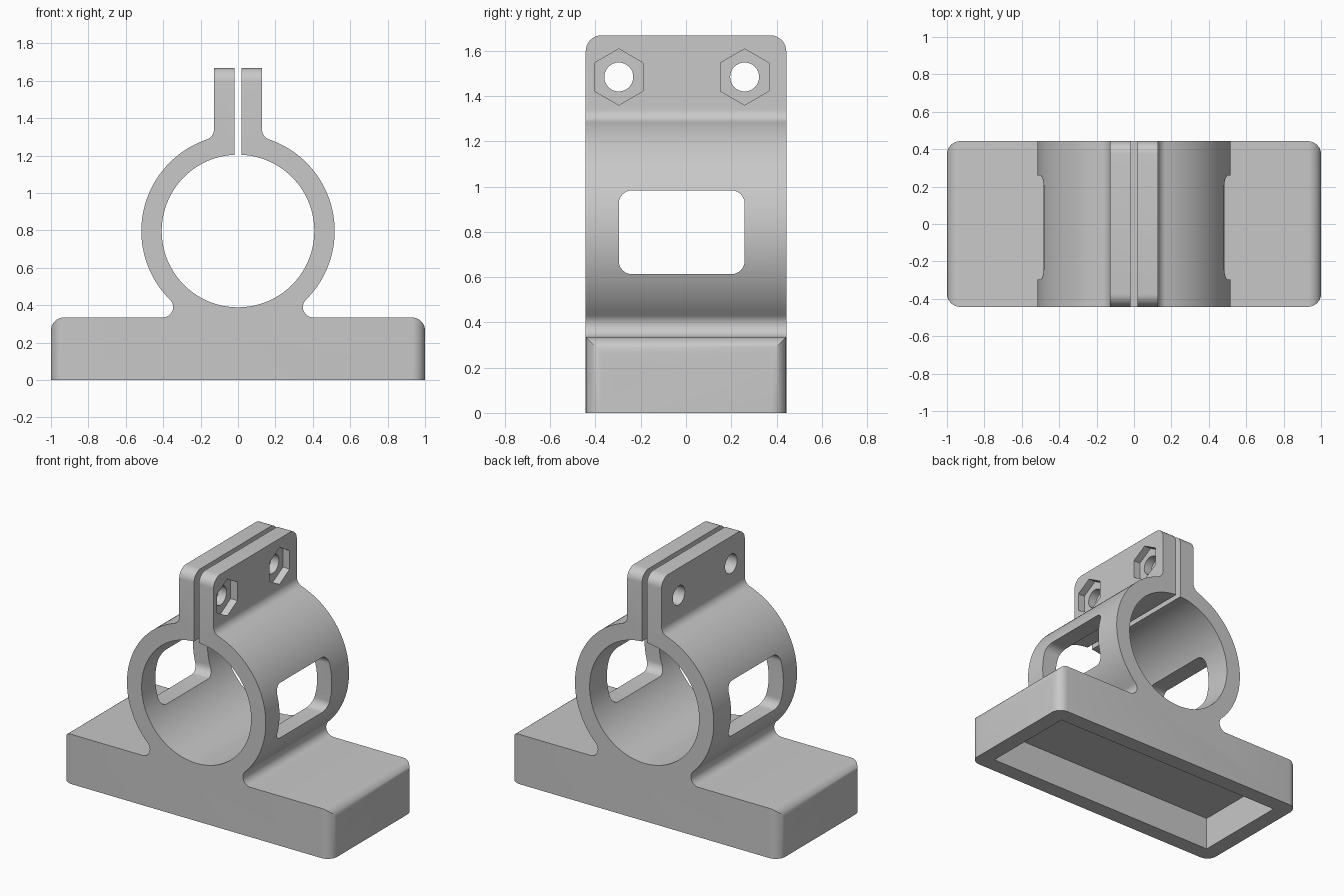
import bpy, bmesh
from math import sin, cos, pi, sqrt, asin, atan2
from mathutils import Vector

cube = bpy.data.objects.get("Cube")
if cube:
    bpy.data.objects.remove(cube)

# Main dimensions
HALF_DEPTH = 0.443
BASE_TOP = 0.335
RING_Z, OUTER, INNER = 0.797, 0.517, 0.408
GAP, TAB, TAB_TOP = 0.018, 0.128, 1.668
ROUND = 0.07

grey = bpy.data.materials.new("grey plastic")
grey.use_nodes = True
colour = (0.58, 0.58, 0.58, 1)
grey.diffuse_color = colour
grey.node_tree.nodes["Principled BSDF"].inputs["Base Color"].default_value = colour


def arc(cx, cy, r, a0, a1, n):
    return [(cx + r * cos(a0 + (a1 - a0) * i / n), cy + r * sin(a0 + (a1 - a0) * i / n))
            for i in range(n + 1)]


def rounded_rect(x0, x1, y0, y1, r, n=8):
    return (arc(x1 - r, y1 - r, r, 0, pi / 2, n) + arc(x0 + r, y1 - r, r, pi / 2, pi, n)
            + arc(x0 + r, y0 + r, r, pi, 1.5 * pi, n) + arc(x1 - r, y0 + r, r, 1.5 * pi, 2 * pi, n))


def prism(name, points, axis, lo, hi):
    """Extrude a flat outline along the x, y or z axis."""
    place = {"x": lambda p: (lo, p[0], p[1]),
             "y": lambda p: (p[0], lo, p[1]),
             "z": lambda p: (p[0], p[1], lo)}[axis]
    bm = bmesh.new()
    face = bm.faces.new([bm.verts.new(place(p)) for p in points])
    moved = bmesh.ops.extrude_face_region(bm, geom=[face])["geom"]
    offset = Vector([(hi - lo) * (axis == a) for a in "xyz"])
    bmesh.ops.translate(bm, vec=offset, verts=[v for v in moved if isinstance(v, bmesh.types.BMVert)])
    bmesh.ops.recalc_face_normals(bm, faces=bm.faces)
    mesh = bpy.data.meshes.new(name)
    bm.to_mesh(mesh)
    bm.free()
    mesh.materials.append(grey)
    obj = bpy.data.objects.new(name, mesh)
    bpy.context.collection.objects.link(obj)
    return obj


def carve(body, cutter, operation="DIFFERENCE"):
    cutter.hide_render = True
    bpy.context.view_layer.objects.active = body
    mod = body.modifiers.new(cutter.name, "BOOLEAN")
    mod.operation, mod.solver, mod.object = operation, "EXACT", cutter
    bpy.ops.object.modifier_apply(modifier=mod.name)
    bpy.data.objects.remove(cutter)


# Right half of the front outline, from the bore bottom round to the bottom edge
top_r, low_r = 0.058, 0.055
top_x = TAB + top_r
top_z = RING_Z + sqrt((OUTER + top_r) ** 2 - top_x ** 2)
low_z = BASE_TOP + low_r
low_x = sqrt((OUTER + low_r) ** 2 - (RING_Z - low_z) ** 2)
top_angle = atan2(top_z - RING_Z, top_x)
low_angle = atan2(low_z - RING_Z, low_x)

half = arc(0, RING_Z, INNER, -pi / 2, pi / 2 - asin(GAP / INNER), 48)
half += [(GAP, TAB_TOP), (TAB, TAB_TOP)]
half += arc(top_x, top_z, top_r, pi, pi + top_angle, 8)
half += arc(0, RING_Z, OUTER, top_angle, low_angle, 40)[1:]
half += arc(low_x, low_z, low_r, pi + low_angle, 1.5 * pi, 14)[1:]
half += arc(1 - ROUND, BASE_TOP - ROUND, ROUND, pi / 2, 0, 8)
half += [(1, 0)]
outline = half + [(-x, z) for x, z in reversed(half[1:])]
clamp = prism("pipe_clamp_mount", outline, "y", -0.6, 0.6)

# Rounded plan corners of the base and rounded top corners of the tabs
plan = rounded_rect(-1, 1, -HALF_DEPTH, HALF_DEPTH, ROUND)
carve(clamp, prism("plan_shape", plan, "z", -0.2, 2), "INTERSECT")
side = rounded_rect(-HALF_DEPTH, HALF_DEPTH, -0.5, TAB_TOP, ROUND)
carve(clamp, prism("side_shape", side, "x", -1.2, 1.2), "INTERSECT")

# Window through both sides of the ring
window = rounded_rect(-0.297, 0.259, 0.613, 0.983, 0.058)
carve(clamp, prism("window", window, "x", -0.8, 0.8))

# Bolt holes with hexagonal nut pockets on the left tab
for y in (-0.297, 0.259):
    hole = arc(y, 1.484, 0.064, 0, 2 * pi, 32)[:-1]
    carve(clamp, prism("bolt_hole", hole, "x", -0.4, 0.4))
    nut = arc(y, 1.484, 0.124, pi / 6, pi / 6 + 2 * pi, 6)[:-1]
    carve(clamp, prism("nut_pocket", nut, "x", 0.078, 0.4))

# Hollow underside of the base
px, py = 0.89, HALF_DEPTH - 0.109
hollow = [(-px, -py), (px, -py), (px, py), (-px, py)]
carve(clamp, prism("hollow", hollow, "z", -0.2, 0.225))

bpy.ops.object.select_all(action="DESELECT")
clamp.select_set(True)
bpy.context.view_layer.objects.active = clamp
bpy.ops.object.shade_smooth_by_angle(angle=pi / 6)
